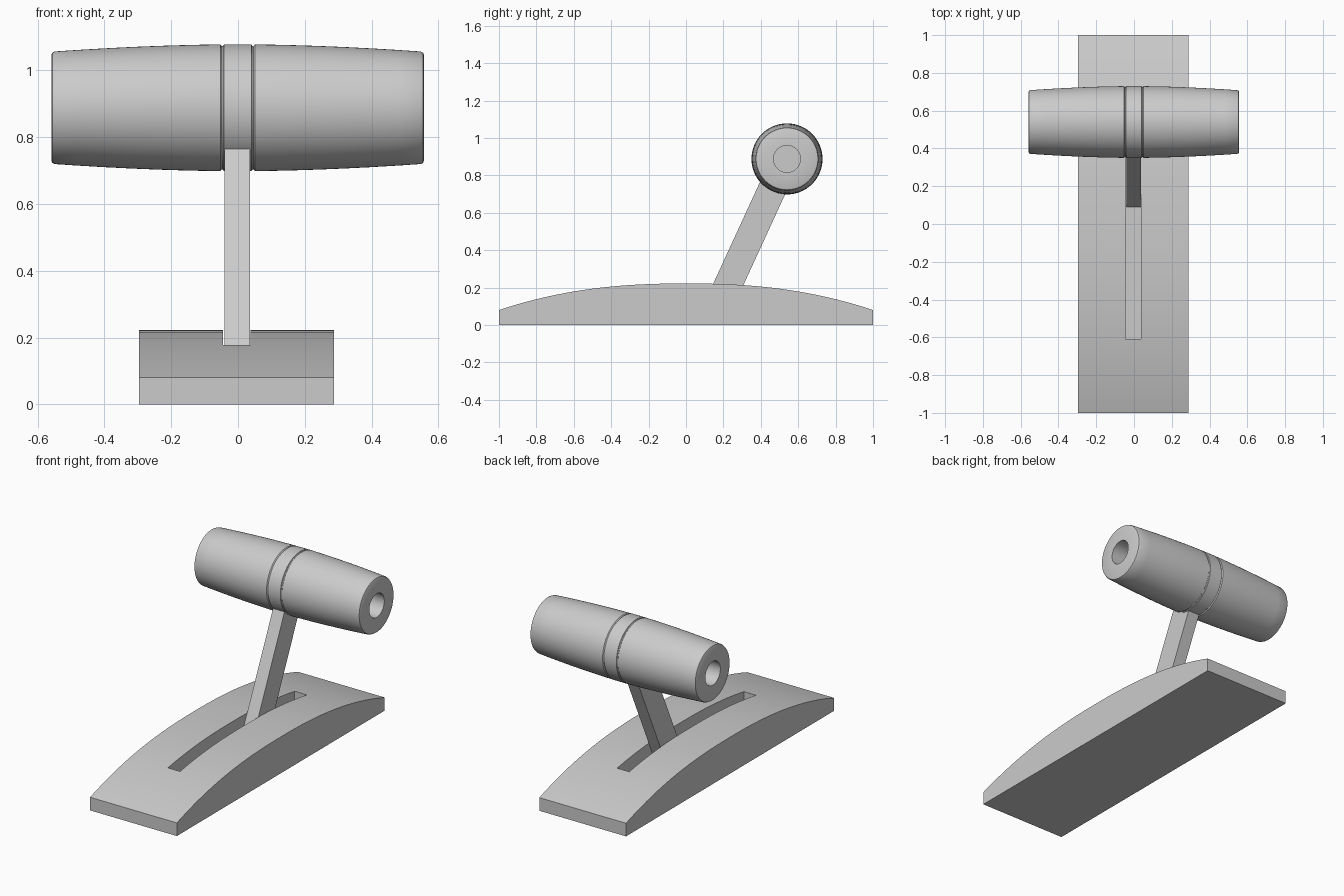
import bpy, bmesh, math
from mathutils import Vector

if "Cube" in bpy.data.objects:
    bpy.data.objects.remove(bpy.data.objects["Cube"])


def finish(bm, name, angle=None):
    bmesh.ops.remove_doubles(bm, verts=bm.verts, dist=1e-5)
    bmesh.ops.recalc_face_normals(bm, faces=bm.faces)
    mesh = bpy.data.meshes.new(name)
    bm.to_mesh(mesh)
    bm.free()
    ob = bpy.data.objects.new(name, mesh)
    bpy.context.collection.objects.link(ob)
    if angle:
        smooth(ob, angle)
    return ob


def activate(ob):
    bpy.ops.object.select_all(action='DESELECT')
    ob.select_set(True)
    bpy.context.view_layer.objects.active = ob


def smooth(ob, angle):
    activate(ob)
    bpy.ops.object.shade_smooth_by_angle(angle=math.radians(angle))


def extrude_yz(name, outline, x0, x1):
    """Extrude a side outline (y, z) along x."""
    bm = bmesh.new()
    face = bm.faces.new([bm.verts.new((x0, y, z)) for y, z in outline])
    ext = bmesh.ops.extrude_face_region(bm, geom=[face])
    bmesh.ops.translate(bm, vec=(x1 - x0, 0, 0),
                        verts=[g for g in ext['geom'] if isinstance(g, bmesh.types.BMVert)])
    return finish(bm, name)


# Arched base
N = 40
arch = [(1 - 2 * i / N, 0.222 - 0.142 * abs(1 - 2 * i / N) ** 2.35) for i in range(N + 1)]
base = extrude_yz("base", [(-1, 0), (1, 0)] + arch, -0.296, 0.288)

# Slot cut into the base
slot = extrude_yz("slot_cutter", [(-0.61, 0.1), (0.61, 0.1), (0.61, 0.4), (-0.61, 0.4)],
                  -0.045, 0.037)
slot.hide_render = True
cut = base.modifiers.new("slot", 'BOOLEAN')
cut.operation = 'DIFFERENCE'
cut.solver = 'EXACT'
cut.object = slot
activate(base)
bpy.ops.object.modifier_apply(modifier=cut.name)
bpy.data.objects.remove(slot)
smooth(base, 20)

# Leaning lever arm
SLOPE = 0.46


def lever_y(z):
    return 0.145 + SLOPE * (z - 0.22)


lever = extrude_yz("lever_arm", [(lever_y(0.1), 0.1), (lever_y(0.1) + 0.165, 0.1),
                                 (lever_y(0.8) + 0.165, 0.8), (lever_y(0.8), 0.8)],
                   -0.041, 0.036)

# Barrel handle with centre band, grooves and recessed end holes (x, radius)
half = [(0.25, 0), (0.25, 0.072), (0.558, 0.072), (0.558, 0.158), (0.555, 0.165), (0.548, 0.1685)]
half += [(x, 0.19 - 0.0215 * (x / 0.548) ** 1.8) for x in (0.48, 0.4, 0.32, 0.24, 0.16, 0.1, 0.052)]
half += [(0.047, 0.184), (0.043, 0.186), (0.041, 0.19)]
profile = half + [(-x, r) for x, r in reversed(half)]
centre = Vector((-0.001, 0.54, 0.888))
bm = bmesh.new()
verts = [bm.verts.new(centre + Vector((x, 0, r))) for x, r in profile]
edges = [bm.edges.new(pair) for pair in zip(verts, verts[1:])]
bmesh.ops.spin(bm, geom=verts + edges, cent=centre, axis=(1, 0, 0),
               angle=math.tau, steps=96, use_duplicate=False)
handle = finish(bm, "handle", 30)
